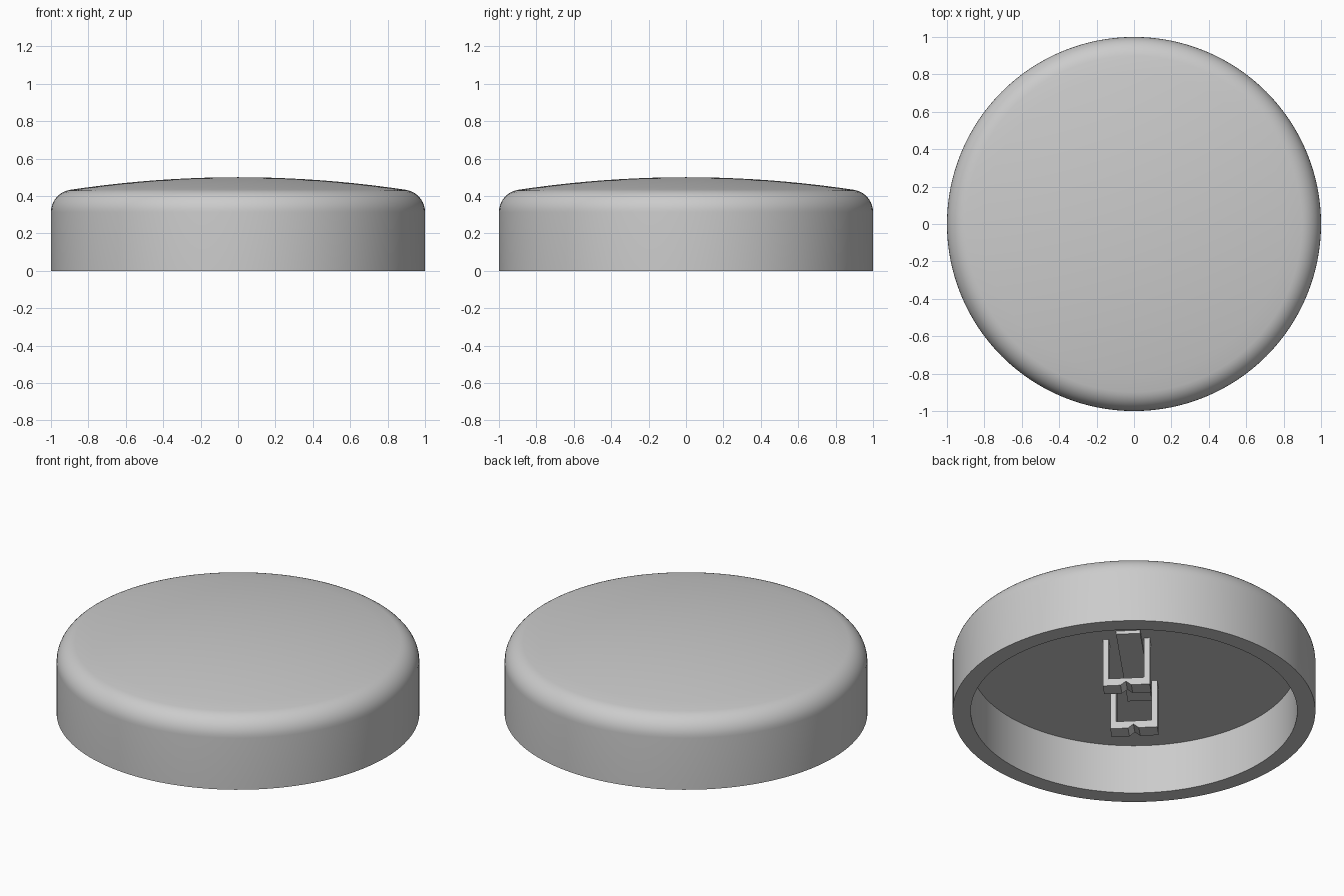
import bpy, bmesh, math
from mathutils import Matrix

cube = bpy.data.objects.get("Cube")
if cube:
    bpy.data.objects.remove(cube, do_unlink=True)

grey = bpy.data.materials.new("light grey")
grey.use_nodes = True
grey.diffuse_color = (0.6, 0.6, 0.6, 1)
grey.node_tree.nodes["Principled BSDF"].inputs["Base Color"].default_value = (0.6, 0.6, 0.6, 1)

TURN = Matrix.Rotation(math.radians(225), 4, 'Z')   # fittings sit diagonally under the cap


def finish(bm, name, smooth=False):
    bmesh.ops.recalc_face_normals(bm, faces=bm.faces)
    mesh = bpy.data.meshes.new(name)
    bm.to_mesh(mesh)
    bm.free()
    mesh.materials.append(grey)
    obj = bpy.data.objects.new(name, mesh)
    bpy.context.collection.objects.link(obj)
    if smooth:
        bpy.ops.object.select_all(action='DESELECT')
        obj.select_set(True)
        bpy.context.view_layer.objects.active = obj
        bpy.ops.object.shade_smooth_by_angle(angle=math.radians(30))
    return obj


def lathe(name, profile, steps=128):
    bm = bmesh.new()
    verts = [bm.verts.new((r, 0, z)) for r, z in profile]
    edges = [bm.edges.new(p) for p in zip(verts, verts[1:])]
    bmesh.ops.spin(bm, geom=verts + edges, cent=(0, 0, 0), axis=(0, 0, 1),
                   angle=math.tau, steps=steps, use_duplicate=False)
    bmesh.ops.remove_doubles(bm, verts=bm.verts, dist=1e-4)
    return finish(bm, name, smooth=True)


# Cap: hollow underside, straight wall, rounded shoulder and shallow dome
profile = [(0, 0.3), (0.9, 0.3), (0.9, 0), (1, 0)]
for i in range(10):
    a = math.radians(81) * i / 9
    profile.append((0.88 + 0.12 * math.cos(a), 0.314 + 0.12 * math.sin(a)))
edge_r, edge_z = profile[-1]
for i in range(1, 11):
    t = 1 - i / 10
    profile.append((edge_r * t, 0.5 - (0.5 - edge_z) * t * t))
lathe("cap", profile)

# Flat bar under the ceiling of the cap
bm = bmesh.new()
bmesh.ops.create_cube(bm, size=1, matrix=TURN @ Matrix.Translation((0, 0, 0.293))
                      @ Matrix.Diagonal((0.742, 0.134, 0.026, 1)))
finish(bm, "mounting_bar")

# Two U-shaped clips hanging around the bar, with a dented underside
CLIP = [(-0.112, 0.305), (-0.112, 0.006), (-0.01, 0.006), (0.02, 0.03), (0.05, 0.006),
        (0.148, 0.006), (0.148, 0.305), (0.115, 0.305), (0.115, 0.05), (-0.08, 0.05),
        (-0.08, 0.305)]
for name, x in (("clip_a", -0.237), ("clip_b", 0.237)):
    bm = bmesh.new()
    face = bm.faces.new([bm.verts.new((x - 0.046, y, z)) for y, z in CLIP])
    grown = bmesh.ops.extrude_face_region(bm, geom=[face], use_keep_orig=True)["geom"]
    bmesh.ops.translate(bm, vec=(0.092, 0, 0),
                        verts=[g for g in grown if isinstance(g, bmesh.types.BMVert)])
    bmesh.ops.transform(bm, matrix=TURN, verts=bm.verts)
    finish(bm, name)
